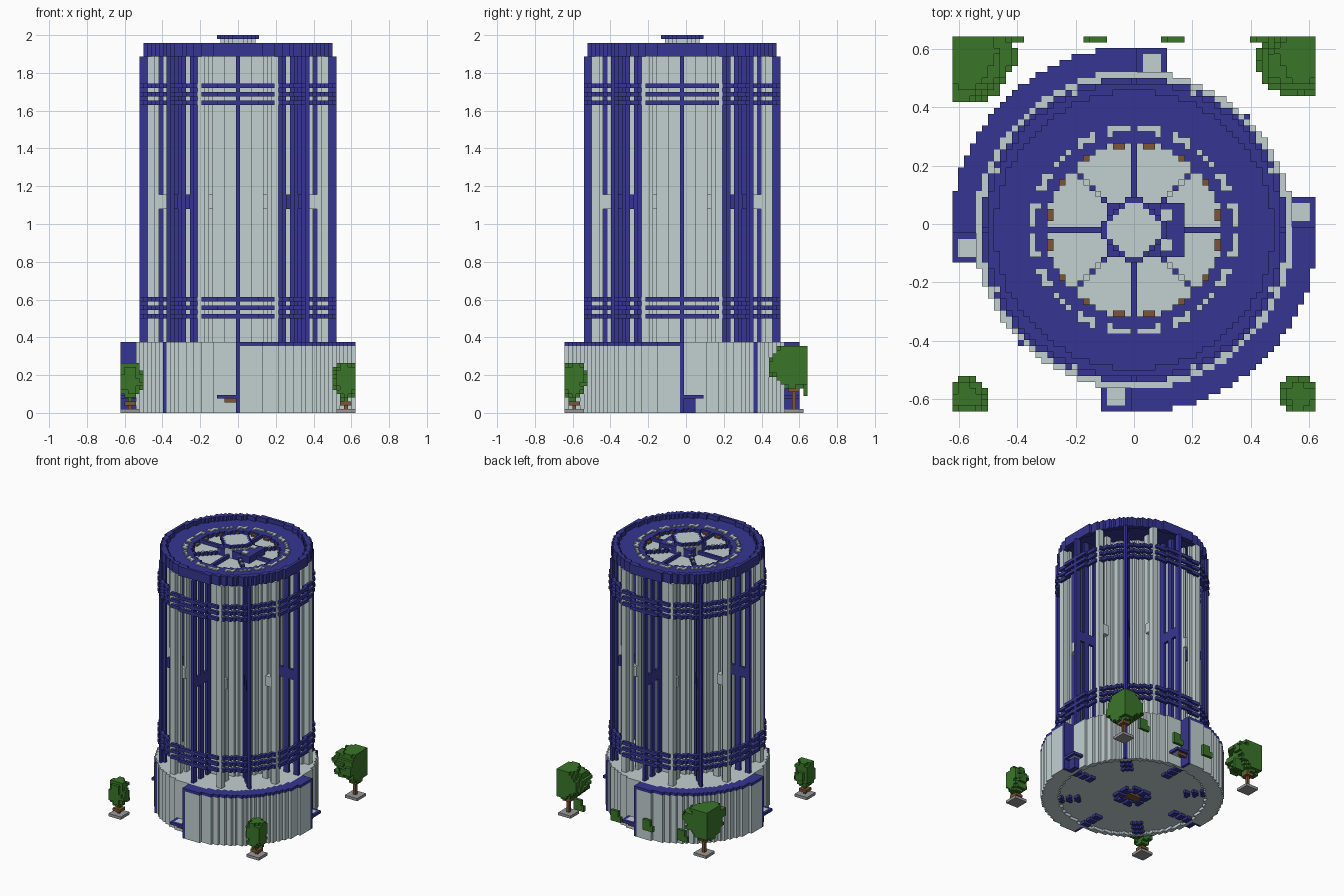
import bpy, bmesh, math, random
from math import hypot, atan2, cos, pi

random.seed(4)
cube = bpy.data.objects.get("Cube")
if cube:
    bpy.data.objects.remove(cube)

V = 2 / 98            # block size
CY = -V               # tower axis sits one block forward
GRID = range(-32, 34)


def material(name, rgb):
    m = bpy.data.materials.new(name)
    m.use_nodes = True
    m.diffuse_color = (*rgb, 1)
    m.node_tree.nodes["Principled BSDF"].inputs["Base Color"].default_value = (*rgb, 1)
    return m


BLUE = material("deep blue", (0.036, 0.036, 0.29))
GREY = material("pale grey", (0.54, 0.63, 0.64))
GREEN = material("leaf green", (0.042, 0.18, 0.022))
BROWN = material("bark brown", (0.2, 0.09, 0.035))
STONE = material("stone grey", (0.32, 0.32, 0.32))


def blocks(name, mat, *layers):
    """Build block layers; each layer is (cell test, bottom, top)."""
    bm = bmesh.new()
    for test, z0, z1 in layers:
        cells = {(i, j) for i in GRID for j in GRID if test(i, j)}
        verts = {}

        def vert(a, b, z):
            if (a, b, z) not in verts:
                verts[a, b, z] = bm.verts.new(((a - 0.5) * V, (b - 0.5) * V + CY, z))
            return verts[a, b, z]

        for i, j in cells:
            ring = [(i, j), (i + 1, j), (i + 1, j + 1), (i, j + 1)]
            bm.faces.new([vert(*p, z1) for p in ring])
            bm.faces.new([vert(*p, z0) for p in reversed(ring)])
            sides = [(i, j - 1), (i + 1, j), (i, j + 1), (i - 1, j)]
            for k, n in enumerate(sides):
                if n not in cells:
                    p, q = ring[k], ring[(k + 1) % 4]
                    bm.faces.new([vert(*p, z0), vert(*q, z0), vert(*q, z1), vert(*p, z1)])
    mesh = bpy.data.meshes.new(name)
    bm.to_mesh(mesh)
    bm.free()
    mesh.materials.append(mat)
    obj = bpy.data.objects.new(name, mesh)
    bpy.context.collection.objects.link(obj)


def ring(r0, r1):
    return lambda i, j: r0 <= hypot(i, j) < r1


def rays(r0, r1, offset=0, width=0.55):
    """Cells on eight radial lines between two radii."""
    def test(i, j):
        r = hypot(i, j)
        step = pi / 4
        a = (atan2(j, i) - offset + step / 2) % step - step / 2
        return r0 <= r < r1 and abs(r * math.sin(a)) < width
    return test


def both(a, b):
    return lambda i, j: a(i, j) and b(i, j)


def minus(a, b):
    return lambda i, j: a(i, j) and not b(i, j)


def box(i0, i1, j0, j1):
    return lambda i, j: i0 <= i <= i1 and j0 <= j <= j1


def wide(i, j):
    """The two quadrants where the base steps outward."""
    return (i <= 0 <= j) or (j <= 0 <= i)


def pair(test):
    """Repeat a shape on the opposite side."""
    return lambda i, j: test(i, j) or test(-i, -j)


def four(test):
    """Repeat a front entrance shape at all four seams."""
    opposite = pair(test)
    return lambda i, j: opposite(i, j) or opposite(-j, -i)


# Base: solid drum with two wider quadrants
BASE = 0.375
R_DRUM = 26.8
seam = four(box(0, 0, -30, -27))
rim = minus(both(ring(R_DRUM, 30.7), wide), seam)
blocks("base_drum", GREY, (ring(0, R_DRUM), V, BASE))
blocks("base_skirt", GREY, (ring(25.2, R_DRUM), 0, V))
blocks("base_wide_wall", GREY, (rim, 0, BASE - V))
blocks("base_rim", BLUE, (rim, BASE - V, BASE))
blocks("base_seam_wall", BLUE, (seam, 0, BASE))
blocks("base_corner_post", BLUE, (pair(box(19, 19, 19, 19)), 0, BASE))

# Entrances beside each seam
canopy = four(box(-5, -1, -30, -27))
patch = four(box(-4, -2, -29, -27))
blocks("entrance_canopy", BLUE, (minus(canopy, patch), 0.075, 0.095))
blocks("entrance_canopy_top", GREY, (patch, 0.075, 0.095))
blocks("entrance_door", BLUE, (pair(box(27, 28, 1, 3)), 0, 0.075))
blocks("entrance_lamp", BROWN, (pair(box(-3, -1, -29, -29)), 0.055, 0.075))

# Fittings under the floor
blocks("underside_brackets", BLUE, *[(rays(r, r + 1.5, 0, 1.6), 0, V) for r in (18, 21, 24)],
       (rays(3, 6, pi / 8, 1.1), 0, V))
blocks("underside_core", BROWN, (box(-3, 2, -1, 1), 0, V))

# Tower: inner drum, radial fins and free-standing pillars
TOP = 1.887
R_OUT = 25.6
blocks("inner_drum", GREY, (ring(0, 15.4), BASE, TOP))
strips = [(15.4, 17.5), (19.5, 21.5), (23.5, R_OUT)]
blocks("radial_fins", BLUE, *[(rays(a, b), BASE, TOP) for a, b in strips])
blocks("fin_links", BLUE, *[(rays(a, b), 1.08, 1.155) for a, b in ((17.5, 19.5), (21.5, 23.5))])
blocks("outer_pillars", GREY, (rays(22.2, R_OUT, pi / 8, 1), BASE, TOP))
blocks("inner_pillars", GREY, (rays(18.6, 20.6, pi / 8, 1), BASE, TOP))
blocks("pillar_links", GREY, (rays(20.6, 22.2, pi / 8, 1.2), 1.08, 1.155))

# Hoop bands round the tower, three hoops each
hoop = minus(ring(24.4, R_OUT + 0.1), rays(25, 27, pi / 8, 0.6))
blocks("hoop_bands", BLUE, *[(hoop, z + k * 2.2 * V, z + k * 2.2 * V + 1.15 * V)
                             for z in (0.5, 1.63) for k in range(3)])

# Roof: raised rim around a sunken ring and spoked wheel
ROOF = 1.925
FLOOR = 1.9
blocks("cornice", BLUE, (ring(23.3, 24.9), TOP, 1.957))
blocks("roof_ring", BLUE, (ring(14.7, 23.3), FLOOR - 0.005, ROOF))


def dash(i, j):
    return cos(20 * atan2(j, i)) < 0.5 and abs(i) > 0 and abs(j) > 0


blocks("roof_dashes", GREY, (both(ring(16.4, 17.6), dash), ROOF, ROOF + 0.008))
blocks("wheel_floor", GREY, (ring(0, 14.7), TOP, FLOOR))
blocks("wheel_spokes", BLUE, (rays(4, 14.7), FLOOR, ROOF))
blocks("wheel_studs", GREY,
       (lambda i, j: abs(i) == abs(j) and i % 2 == 0 and 5 < hypot(i, j) < 14, ROOF, ROOF + 0.005))
blocks("wheel_edge_lamps", BROWN,
       (both(ring(13.7, 14.7), lambda i, j: cos(16 * atan2(j, i)) < -0.6), FLOOR, FLOOR + 0.012))


def octagon(size):
    return lambda i, j: abs(i) + abs(j) <= size + 1 and max(abs(i), abs(j)) <= size


blocks("hub", GREY, (octagon(4), FLOOR, 2.0))
corners = minus(box(-4, 4, -4, 4), octagon(4))
blocks("hub_corners", BLUE, (corners, FLOOR, 1.957))
blocks("hub_crown", BLUE, (minus(octagon(5), octagon(4)), 2.0 - V, 2.0))
hatch = lambda i, j: 5 <= i <= 6 and 2 <= abs(j) <= 3
blocks("hub_side_box", BLUE, (minus(box(5, 8, -4, 4), hatch), FLOOR, 1.95))
blocks("hub_hatches", GREY, (hatch, FLOOR, 1.957))


# Trees at the corners: crown centre and radius, then trunk cell
def tree(name, ci, cj, radius, z0, z1, ti, tj):
    layers = []
    count = round((z1 - z0) / V)
    for k in range(count):
        t = (k + 0.5) / count * 2 - 1.12
        r = radius * math.sqrt(max(0.12, 1 - t * t)) + random.uniform(-0.4, 0.3)
        phase = random.uniform(0, 2 * pi)

        def crown(i, j, r=r, phase=phase):
            lump = 0.12 * r * cos(3 * atan2(j - cj, i - ci) + phase)
            return hypot(i - ci, j - cj) <= r + lump and abs(i) <= 30 and -30 <= j <= 32
        layers.append((crown, z0 + k * V, z0 + (k + 1) * V))
    blocks(name + "_leaves", GREEN, *layers)
    blocks(name + "_trunk", BROWN, (box(ti, ti, tj, tj), V, z0 + 2 * V),
           (box(ti - 1, ti + 1, tj - 1, tj + 1), z0 - V, z0))
    blocks(name + "_slab", STONE, (box(ti - 2, ti + 2, tj - 2, tj + 2), 0, V))


tree("front_right_tree", -28, -28, 3.2, 0.06, 0.265, -28, -28)
tree("front_left_tree", 28, -28, 3.3, 0.06, 0.265, 28, -28)
tree("back_left_tree", 28, 29, 6.6, 0.13, 0.355, 28, 29)
tree("back_right_tree", -28, 29, 7.4, 0.13, 0.355, -27, 29)

# Small bushes along the back
blocks("back_bushes", GREEN,
       *[(box(a + n, a + 3, 32, 32), z, z + 2 * V) for a in (-22, -8, 5, 20)
         for n, z in ((0, 0.09), (1, 0.09 + 2 * V))])
